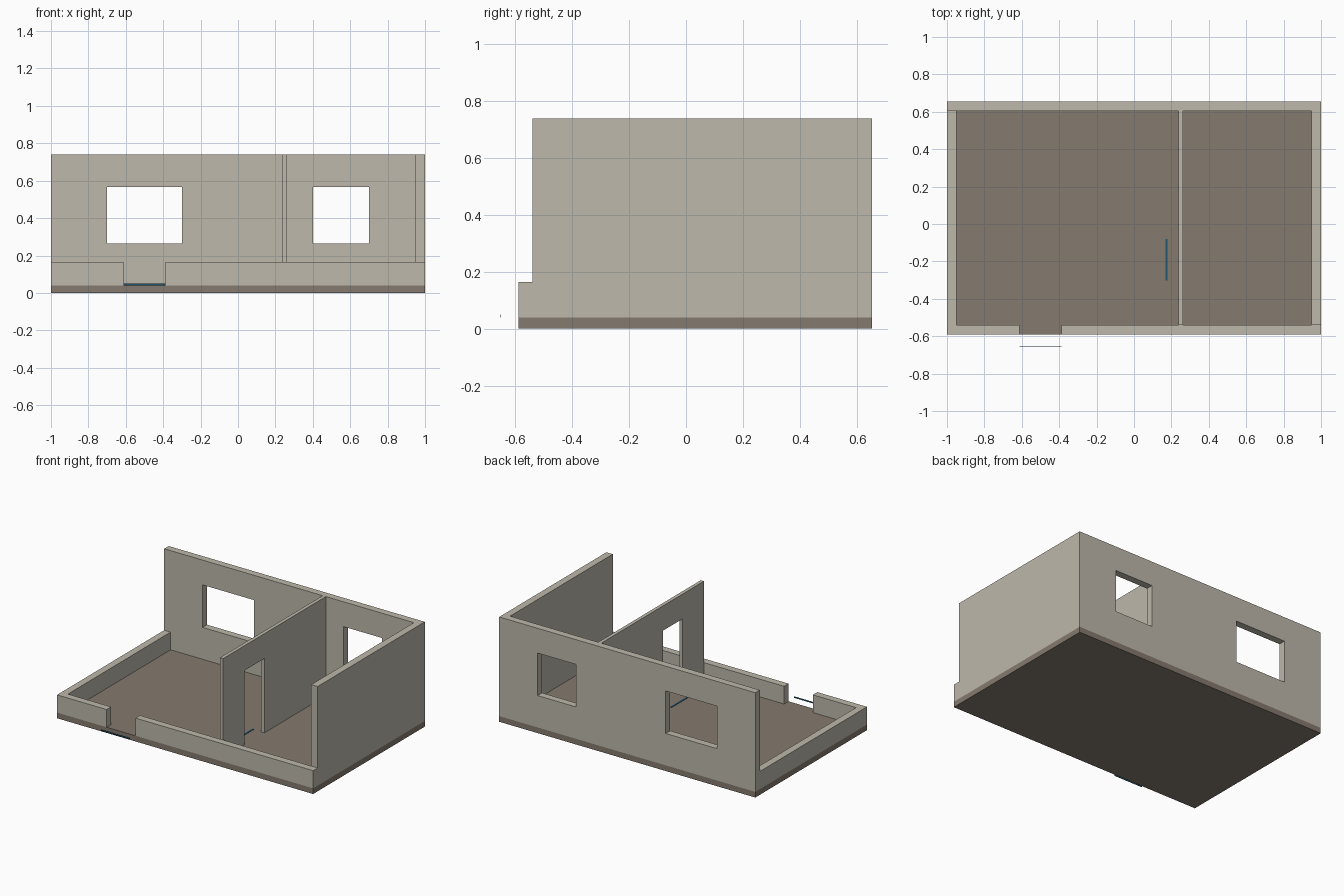
import bpy

if "Cube" in bpy.data.objects:
    bpy.data.objects.remove(bpy.data.objects["Cube"])


def material(name, rgb):
    m = bpy.data.materials.new(name)
    m.diffuse_color = (*rgb, 1.0)
    m.use_nodes = True
    m.node_tree.nodes["Principled BSDF"].inputs["Base Color"].default_value = m.diffuse_color
    return m


WALL = material("warm_grey_plaster", (0.51, 0.48, 0.41))
FLOOR = material("brown_floor", (0.235, 0.195, 0.157))
BLUE = material("dark_blue", (0.015, 0.09, 0.15))


def box(name, x, y, z, mat=None):
    """Axis-aligned box from (min, max) pairs."""
    bpy.ops.mesh.primitive_cube_add(size=1)
    ob = bpy.context.object
    ob.name = ob.data.name = name
    for v in ob.data.vertices:
        v.co = [lo + (hi - lo) * (c + 0.5) for c, (lo, hi) in zip(v.co, (x, y, z))]
    if mat:
        ob.data.materials.append(mat)
    return ob


def cut(wall, name, x, y, z):
    """Cut a box-shaped opening through a wall."""
    cutter = box(name, x, y, z, WALL)
    cutter.hide_render = True
    cutter.display_type = 'WIRE'
    mod = wall.modifiers.new(name, 'BOOLEAN')
    mod.operation = 'DIFFERENCE'
    mod.solver = 'EXACT'
    mod.object = cutter
    bpy.context.view_layer.objects.active = wall
    bpy.ops.object.modifier_apply(modifier=name)
    bpy.data.objects.remove(cutter)


# Main levels and wall lines
BASE, LOW, TOP = 0.04, 0.165, 0.74
FRONT, FRONT_IN, BACK_IN, BACK = -0.59, -0.54, 0.605, 0.655
SIDE, SIDE_IN = 1.0, 0.95
SILL, HEAD = 0.265, 0.565
FULL, HALF = (BASE, TOP), (BASE, LOW)
ENTRY = (-0.6125, -0.3875)
DOOR = (-0.3025, -0.08)

# Floor slab
box("floor_slab", (-SIDE, SIDE), (FRONT, BACK), (0, BASE), FLOOR)

# Back wall with two windows
back = box("back_wall", (-SIDE, SIDE), (BACK_IN, BACK), FULL, WALL)
for i, span in enumerate([(-0.7, -0.3), (0.4, 0.7)]):
    cut(back, f"window_{i}", span, (BACK_IN - 0.1, BACK + 0.1), (SILL, HEAD))

# Full-height right wall and cut-down left wall
box("right_wall", (SIDE_IN, SIDE), (FRONT_IN, BACK_IN), FULL, WALL)
box("left_low_wall", (-SIDE, -SIDE_IN), (FRONT_IN, BACK_IN), HALF, WALL)

# Cut-down front wall on both sides of the entry gap
box("front_low_wall_left", (-SIDE, ENTRY[0]), (FRONT, FRONT_IN), HALF, WALL)
box("front_low_wall_right", (ENTRY[1], SIDE), (FRONT, FRONT_IN), HALF, WALL)

# Thin partition with a doorway
partition = box("partition_wall", (0.2375, 0.2625), (FRONT_IN, BACK_IN), FULL, WALL)
cut(partition, "doorway", (0.1, 0.4), DOOR, (-0.1, HEAD))

# Thin door marker strips
box("entry_door_strip", ENTRY, (-0.655, -0.653), (0.04, 0.05), BLUE)
box("inner_door_strip", (0.168, 0.18), DOOR, (0.042, 0.044), BLUE)
